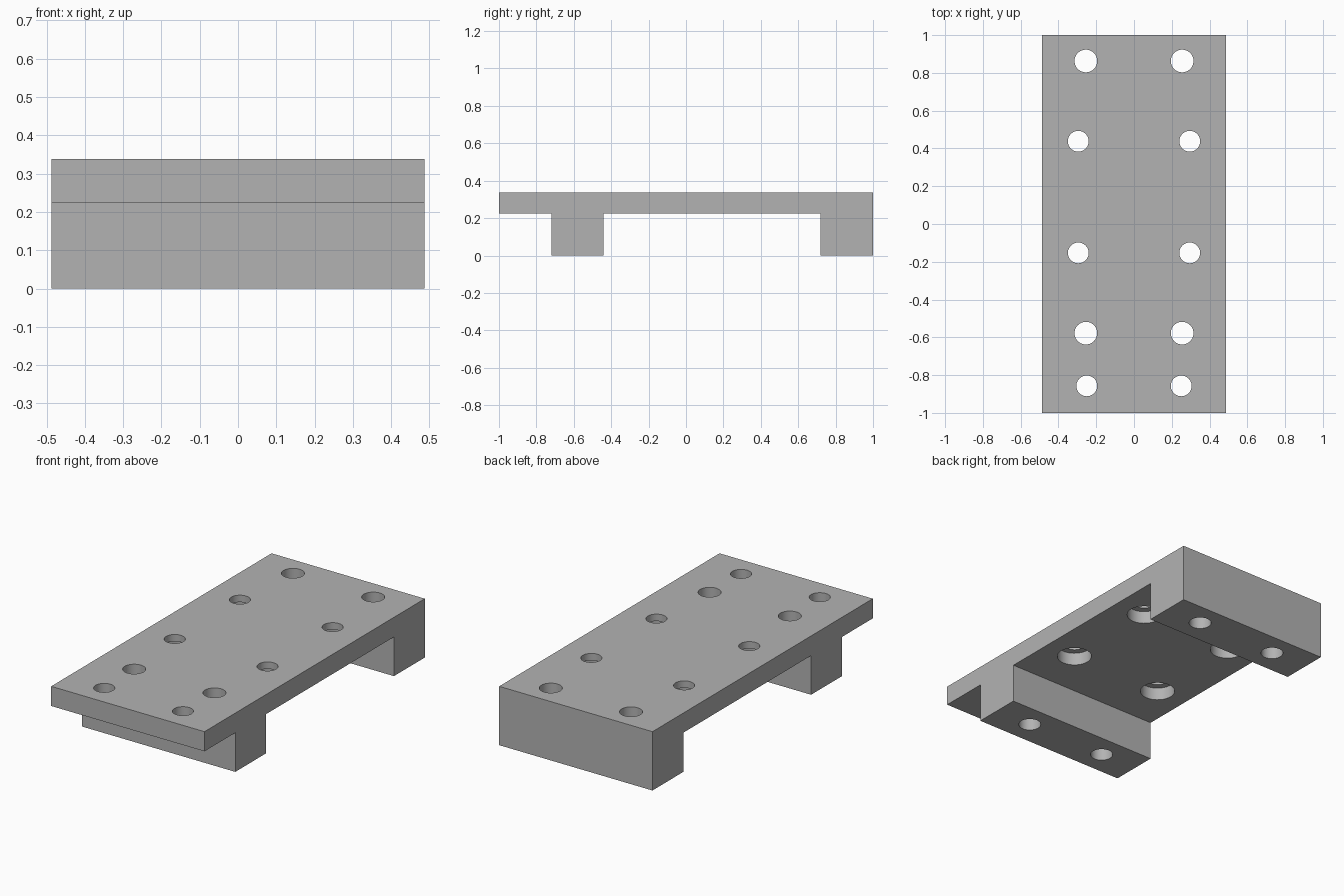
import bpy
import bmesh
import math

cube = bpy.data.objects.get("Cube")
if cube:
    bpy.data.objects.remove(cube, do_unlink=True)

HALF_W = 0.487
TOP, UNDER = 0.338, 0.225

grey = bpy.data.materials.new("plain_grey")
grey.use_nodes = True
colour = (0.45, 0.45, 0.45, 1)
grey.diffuse_color = colour
grey.node_tree.nodes["Principled BSDF"].inputs["Base Color"].default_value = colour

# Plate with two cross feet: side profile (y, z) extruded across x
profile = [(-1, TOP), (-1, UNDER), (-0.72, UNDER), (-0.72, 0), (-0.44, 0),
           (-0.44, UNDER), (0.72, UNDER), (0.72, 0), (1, 0), (1, TOP)]
bm = bmesh.new()
side = bm.faces.new([bm.verts.new((-HALF_W, y, z)) for y, z in profile])
moved = bmesh.ops.extrude_face_region(bm, geom=[side])["geom"]
bmesh.ops.translate(bm, vec=(2 * HALF_W, 0, 0),
                    verts=[v for v in moved if isinstance(v, bmesh.types.BMVert)])
bmesh.ops.recalc_face_normals(bm, faces=bm.faces)
mesh = bpy.data.meshes.new("mounting_plate")
bm.to_mesh(mesh)
bm.free()
mesh.materials.append(grey)
plate = bpy.data.objects.new("mounting_plate", mesh)
bpy.context.collection.objects.link(plate)


def drill(x, y, radius, z_low, z_high):
    """Cut a round vertical hole through the plate."""
    bpy.ops.mesh.primitive_cylinder_add(vertices=48, radius=radius, depth=z_high - z_low,
                                        location=(x, y, (z_low + z_high) / 2))
    cutter = bpy.context.object
    cutter.name = "hole_cutter"
    cutter.hide_render = True
    cutter.data.materials.append(grey)
    cut = plate.modifiers.new("hole", "BOOLEAN")
    cut.operation = "DIFFERENCE"
    cut.solver = "EXACT"
    cut.object = cutter
    bpy.context.view_layer.objects.active = plate
    bpy.ops.object.modifier_apply(modifier=cut.name)
    bpy.data.objects.remove(cutter, do_unlink=True)


# Rows of holes: x offset, y, radius, counterbored from below
rows = [(0.255, 0.863, 0.06, False), (0.295, 0.438, 0.055, True),
        (0.295, -0.153, 0.055, True), (0.255, -0.578, 0.06, False),
        (0.25, -0.857, 0.055, False)]
for x, y, radius, counterbored in rows:
    for sign in (-1, 1):
        drill(sign * x, y, radius, -0.1, TOP + 0.1)
        if counterbored:
            drill(sign * x, y, 0.093, UNDER - 0.1, UNDER + 0.073)

# Smooth hole walls, sharp edges elsewhere
bpy.ops.object.select_all(action="DESELECT")
plate.select_set(True)
bpy.context.view_layer.objects.active = plate
bpy.ops.object.shade_smooth_by_angle(angle=math.radians(30))
